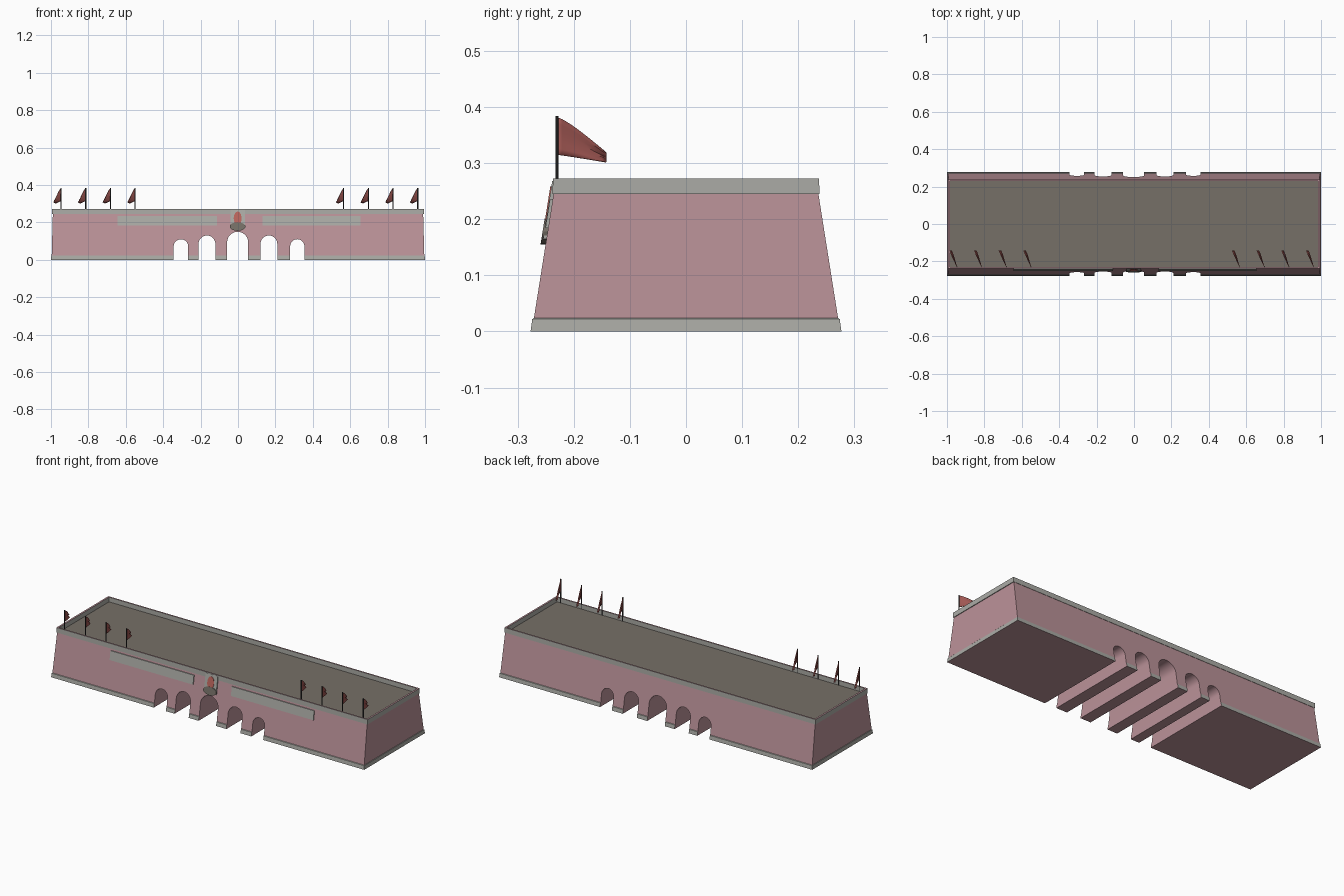
import bpy, bmesh, math
from mathutils import Vector

cube = bpy.data.objects.get("Cube")
if cube:
    bpy.data.objects.remove(cube, do_unlink=True)


def material(name, r, g, b):
    m = bpy.data.materials.new(name)
    m.use_nodes = True
    m.diffuse_color = (r, g, b, 1)
    m.node_tree.nodes["Principled BSDF"].inputs["Base Color"].default_value = (r, g, b, 1)
    return m


PINK = material("pink_stone", 0.50, 0.29, 0.32)
GREY = material("grey_stone", 0.41, 0.41, 0.38)
ROOF = material("roof_brown", 0.18, 0.16, 0.135)
RED = material("flag_red", 0.37, 0.10, 0.09)
DARK = material("pole_dark", 0.04, 0.04, 0.04)
PORTRAIT = material("portrait_red", 0.50, 0.13, 0.11)


def finish(name, bm, mats, smooth=False):
    bmesh.ops.recalc_face_normals(bm, faces=bm.faces)
    mesh = bpy.data.meshes.new(name)
    bm.to_mesh(mesh)
    bm.free()
    for m in mats:
        mesh.materials.append(m)
    ob = bpy.data.objects.new(name, mesh)
    bpy.context.collection.objects.link(ob)
    if smooth:
        smooth_shade(ob)
    return ob


def smooth_shade(ob):
    bpy.ops.object.select_all(action='DESELECT')
    ob.select_set(True)
    bpy.context.view_layer.objects.active = ob
    bpy.ops.object.shade_smooth_by_angle(angle=math.radians(30))


def prism(bm, points, offset):
    """Extrude a closed outline along an offset vector."""
    face = bm.faces.new([bm.verts.new(p) for p in points])
    new = bmesh.ops.extrude_face_region(bm, geom=[face])["geom"]
    bmesh.ops.translate(bm, vec=offset, verts=[v for v in new if isinstance(v, bmesh.types.BMVert)])


# Hall: stacked rectangular rings (z, half x, half y, material of the strip below)
rings = [(0, 1, 0.277, 0), (0.022, 0.998, 0.274, 1), (0.024, 0.996, 0.271, 1),
         (0.245, 0.990, 0.236, 0), (0.245, 0.994, 0.238, 1), (0.273, 0.994, 0.237, 1),
         (0.273, 0.984, 0.229, 0), (0.246, 0.984, 0.229, 1)]
bm = bmesh.new()
loops = []
for z, hx, hy, _ in rings:
    loops.append([bm.verts.new((sx * hx, sy * hy, z))
                  for sx, sy in ((-1, -1), (1, -1), (1, 1), (-1, 1))])
for a, b, ring in zip(loops, loops[1:], rings[1:]):
    for i in range(4):
        j = (i + 1) % 4
        bm.faces.new((a[i], a[j], b[j], b[i])).material_index = ring[3]
bm.faces.new(loops[0])
bm.faces.new(loops[-1]).material_index = 2
hall = finish("hall", bm, [PINK, GREY, ROOF])

# Arched passages cut right through
bm = bmesh.new()
for cx, r, top in ((-0.305, 0.039, 0.11), (-0.166, 0.045, 0.13), (-0.002, 0.056, 0.15),
                   (0.165, 0.045, 0.13), (0.317, 0.038, 0.11)):
    arc = [math.pi * i / 16 for i in range(17)]
    outline = [(cx + r, -0.4, -0.1)]
    outline += [(cx + r * math.cos(t), -0.4, top - r + r * math.sin(t)) for t in arc]
    outline += [(cx - r, -0.4, -0.1)]
    prism(bm, outline, (0, 0.8, 0))
cutter = finish("passage_cutter", bm, [PINK, GREY, ROOF])
cutter.hide_render = True
cut = hall.modifiers.new("passages", 'BOOLEAN')
cut.operation = 'DIFFERENCE'
cut.solver = 'EXACT'
cut.object = cutter
bpy.context.view_layer.objects.active = hall
bpy.ops.object.modifier_apply(modifier=cut.name)
bpy.data.objects.remove(cutter, do_unlink=True)
smooth_shade(hall)


def on_wall(x, z, out):
    """Point standing proud of the sloping front wall."""
    return Vector((x, -0.236 - (0.245 - z) * 0.158 - out, z))


def wall_plate(name, outline, mat, out):
    bm = bmesh.new()
    prism(bm, [on_wall(x, z, out) for x, z in outline], (0, out + 0.003, 0))
    return finish(name, bm, [mat])


def rect(x0, x1, z0, z1):
    return [(x0, z0), (x1, z0), (x1, z1), (x0, z1)]


def oval(cx, cz, rx, rz, n=20):
    return [(cx + rx * math.cos(2 * math.pi * i / n), cz + rz * math.sin(2 * math.pi * i / n))
            for i in range(n)]


# Long sign boards and the central emblem
wall_plate("right_board", rect(-0.645, -0.112, 0.184, 0.235), GREY, 0.005)
wall_plate("left_board", rect(0.130, 0.656, 0.184, 0.235), GREY, 0.005)
wall_plate("emblem_panel", rect(-0.040, 0.038, 0.165, 0.268), GREY, 0.006)
wall_plate("emblem_figure", oval(-0.002, 0.222, 0.021, 0.036), PORTRAIT, 0.008)
wall_plate("emblem_base", oval(-0.002, 0.178, 0.042, 0.023), ROOF, 0.009)

# Flags on poles along the front parapet
POLE_Y = -0.23


def flag(x, label):
    bm = bmesh.new()
    bmesh.ops.create_cone(bm, segments=8, radius1=0.0028, radius2=0.0028, depth=0.139,
                          cap_ends=True)
    bmesh.ops.translate(bm, vec=(x, POLE_Y, 0.3145), verts=bm.verts)
    finish("pole_" + label, bm, [DARK], True)

    bm = bmesh.new()
    cols, rows = 10, 6
    grid = []
    for i in range(cols + 1):
        u = i / cols
        top = 0.382 - 0.064 * u ** 1.25
        low = 0.315 - 0.013 * u
        col = []
        for j in range(rows + 1):
            v = j / rows
            ripple = 0.006 * u * math.sin(2 * math.pi * (v + 0.4 * u))
            col.append(bm.verts.new((x - 0.040 * u + ripple + 0.008 * u * (1 - v),
                                     POLE_Y + 0.088 * u, low + (top - low) * v)))
        grid.append(col)
    for a, b in zip(grid, grid[1:]):
        for j in range(rows):
            bm.faces.new((a[j], b[j], b[j + 1], a[j + 1]))
    cloth = finish("flag_" + label, bm, [RED], True)
    thick = cloth.modifiers.new("thickness", 'SOLIDIFY')
    thick.thickness = 0.002
    thick.offset = 0


for k in range(4):
    flag(-0.946 + 0.132 * k, "right_%d" % (k + 1))
    flag(0.565 + 0.132 * k, "left_%d" % (k + 1))
